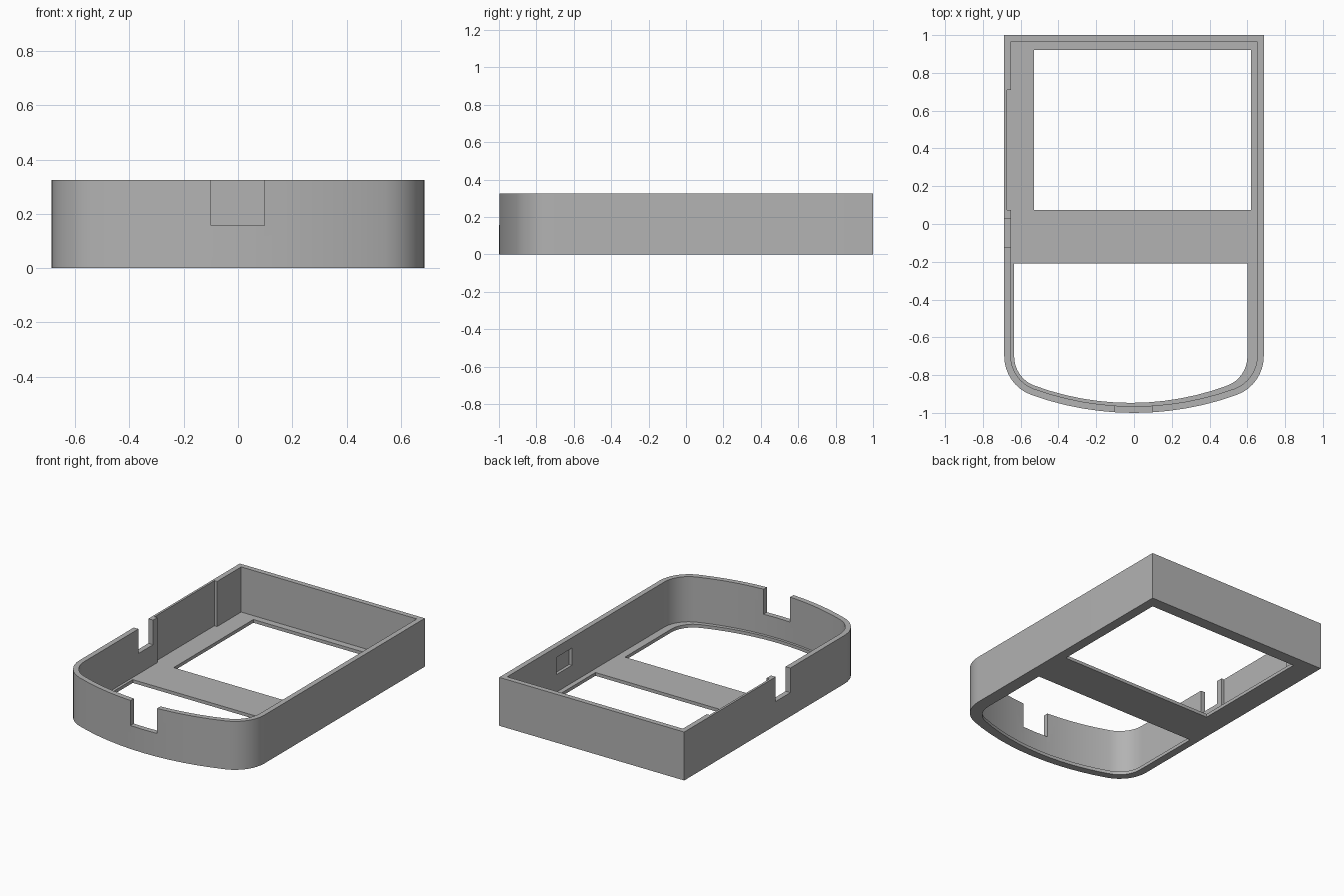
import bpy
import bmesh
from math import atan2, cos, sin, pi

HALF_WIDTH = 0.687
HEIGHT = 0.325
FLOOR = 0.022
WALL = 0.035
BOW_RADIUS = 1.6          # shallow bow of the front wall
BOW_Y = BOW_RADIUS - 1
CORNER_Y = -0.70          # where the straight sides end

cube = bpy.data.objects.get("Cube")
if cube:
    bpy.data.objects.remove(cube, do_unlink=True)

grey = bpy.data.materials.new("plain grey")
grey.use_nodes = True
colour = (0.45, 0.45, 0.45, 1)
grey.diffuse_color = colour
grey.node_tree.nodes["Principled BSDF"].inputs["Base Color"].default_value = colour


def outline(inset, back):
    """Square-backed outline with rounded front corners and a bowed front."""
    drop = BOW_Y - CORNER_Y
    r = (BOW_RADIUS**2 - HALF_WIDTH**2 - drop**2) / (2 * (BOW_RADIUS - HALF_WIDTH))
    cx = HALF_WIDTH - r
    tangent = atan2(-drop, cx)
    corner = [(cx + (r - inset) * cos(tangent * i / 8),
               CORNER_Y + (r - inset) * sin(tangent * i / 8)) for i in range(9)]
    bow = []
    for i in range(1, 6):
        a = tangent + (-pi / 2 - tangent) * i / 6
        bow.append(((BOW_RADIUS - inset) * cos(a), BOW_Y + (BOW_RADIUS - inset) * sin(a)))
    right = [(HALF_WIDTH - inset, back)] + corner + bow
    left = [(-x, y) for x, y in reversed(right)]
    return right + [(0, BOW_Y - BOW_RADIUS + inset)] + left


def prism(name, points, z0, z1):
    bm = bmesh.new()
    face = bm.faces.new([bm.verts.new((x, y, z0)) for x, y in points])
    top = bmesh.ops.extrude_face_region(bm, geom=[face])["geom"]
    bmesh.ops.translate(bm, vec=(0, 0, z1 - z0),
                        verts=[v for v in top if isinstance(v, bmesh.types.BMVert)])
    bmesh.ops.recalc_face_normals(bm, faces=bm.faces)
    mesh = bpy.data.meshes.new(name)
    bm.to_mesh(mesh)
    bm.free()
    mesh.materials.append(grey)
    obj = bpy.data.objects.new(name, mesh)
    bpy.context.collection.objects.link(obj)
    return obj


def box(name, x0, x1, y0, y1, z0, z1):
    return prism(name, [(x0, y0), (x1, y0), (x1, y1), (x0, y1)], z0, z1)


def cut(target, cutter):
    cutter.hide_render = True
    mod = target.modifiers.new(cutter.name, "BOOLEAN")
    mod.operation = "DIFFERENCE"
    mod.solver = "EXACT"
    mod.object = cutter
    bpy.ops.object.select_all(action="DESELECT")
    bpy.context.view_layer.objects.active = target
    target.select_set(True)
    bpy.ops.object.modifier_apply(modifier=mod.name)
    bpy.data.objects.remove(cutter, do_unlink=True)


# Tray body with hollow interior
shell = prism("case_shell", outline(0, 1), 0, HEIGHT)
cut(shell, prism("cavity", outline(WALL, 1 - WALL), FLOOR, 1))

# Rounded front opening, slightly narrower on one side
opening = [(x * 0.974 - 0.017, y) for x, y in outline(0.053, -0.21)]
cut(shell, prism("front_opening", opening, -0.1, 0.1))

# Rectangular window in the floor
cut(shell, box("screen_window", -0.53, 0.62, 0.075, 0.92, -0.1, 0.1))

# Notches through the front and side walls
cut(shell, box("front_notch", -0.1, 0.097, -1.1, -0.9, 0.157, 1))
cut(shell, box("side_notch", -0.8, -0.6, -0.125, 0.03, 0.16, 1))

# Thinned stretch of side wall and blind pocket opposite
cut(shell, box("wall_recess", -0.672, -0.6, 0.075, 0.71, FLOOR, 1))
cut(shell, box("wall_pocket", 0.6, 0.672, 0.28, 0.44, 0.14, 0.255))

bpy.context.view_layer.objects.active = shell
shell.select_set(True)
bpy.ops.object.shade_smooth_by_angle(angle=pi / 6)
